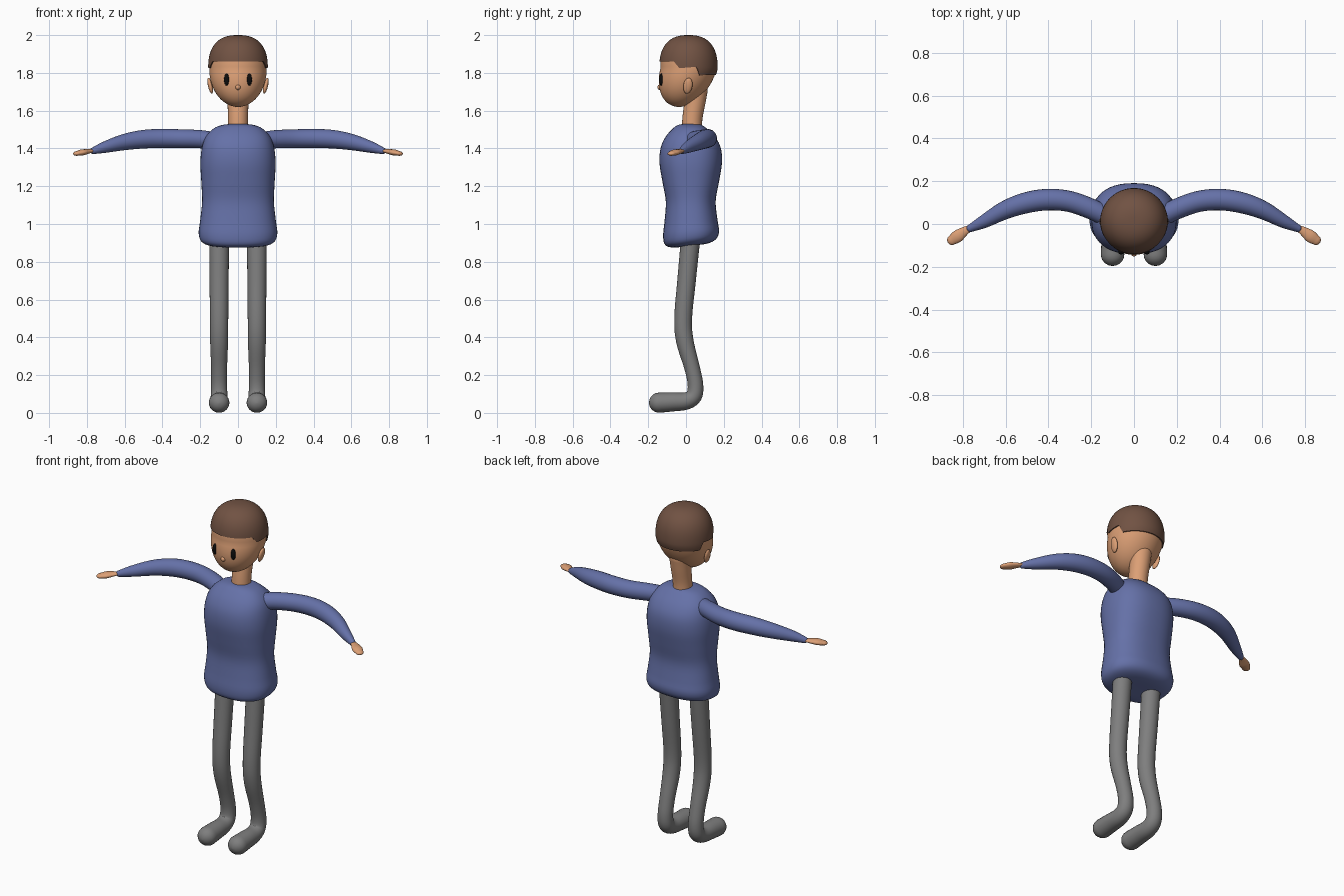
import bpy, bmesh, math
from mathutils import Vector, Matrix

cube = bpy.data.objects.get("Cube")
if cube:
    bpy.data.objects.remove(cube, do_unlink=True)


def material(name, rgb):
    mat = bpy.data.materials.new(name)
    mat.use_nodes = True
    colour = (*rgb, 1)
    mat.diffuse_color = colour
    mat.node_tree.nodes["Principled BSDF"].inputs["Base Color"].default_value = colour
    return mat


SKIN = material("warm skin", (0.72, 0.35, 0.18))
SHIRT = material("blue shirt", (0.13, 0.165, 0.39))
GREY = material("grey trousers", (0.21, 0.21, 0.21))
HAIR = material("brown hair", (0.165, 0.085, 0.056))
BLACK = material("black eye", (0.004, 0.004, 0.004))


def finish(name, bm, mat):
    bmesh.ops.recalc_face_normals(bm, faces=bm.faces)
    mesh = bpy.data.meshes.new(name)
    bm.to_mesh(mesh)
    bm.free()
    mesh.materials.append(mat)
    obj = bpy.data.objects.new(name, mesh)
    bpy.context.collection.objects.link(obj)
    bpy.ops.object.select_all(action="DESELECT")
    bpy.context.view_layer.objects.active = obj
    obj.select_set(True)
    bpy.ops.object.shade_smooth_by_angle(angle=math.radians(50))


def loft(name, rings, mat, side=1):
    """Skin a stack of closed rings and cap both ends."""
    bm = bmesh.new()
    rows = [[bm.verts.new((p[0] * side, p[1], p[2])) for p in ring] for ring in rings]
    count = len(rows[0])
    for low, high in zip(rows, rows[1:]):
        for i in range(count):
            j = (i + 1) % count
            bm.faces.new((low[i], low[j], high[j], high[i]))
    bm.faces.new(rows[0])
    bm.faces.new(rows[-1])
    finish(name, bm, mat)


def spline(rows, steps=5):
    """Catmull-Rom through rows of numbers."""
    rows = [Vector(r) for r in rows]
    pts = [rows[0]] + rows + [rows[-1]]
    out = []
    for a, b, c, d in zip(pts, pts[1:], pts[2:], pts[3:]):
        for s in range(steps):
            t = s / steps
            out.append(0.5 * (2 * b + (c - a) * t + (2 * a - 5 * b + 4 * c - d) * t ** 2
                              + (3 * b - a - 3 * c + d) * t ** 3))
    return out + [rows[-1]]


def tube(name, path, mat, axis, side=1, flat=1.0, count=24):
    """Round-ended tube along rows of (x, y, z, radius); flat squashes it across the axis."""
    rows = spline(path)
    mids = [Vector(r[:3]) for r in rows]
    radii = [r[3] for r in rows]
    dirs = [(mids[min(i + 1, len(mids) - 1)] - mids[max(i - 1, 0)]).normalized()
            for i in range(len(mids))]
    cap = [math.radians(d) for d in (88, 70, 50, 30, 15)]
    start = [(mids[0] - dirs[0] * radii[0] * math.sin(a), dirs[0], radii[0] * math.cos(a)) for a in cap]
    end = [(mids[-1] + dirs[-1] * radii[-1] * math.sin(a), dirs[-1], radii[-1] * math.cos(a))
           for a in reversed(cap)]
    rings = []
    for mid, d, r in start + list(zip(mids, dirs, radii)) + end:
        u = (Vector(axis) - d * d.dot(Vector(axis))).normalized()
        v = d.cross(u)
        rings.append([mid + r * (u * math.cos(a) * flat + v * math.sin(a))
                      for a in (math.tau * i / count for i in range(count))])
    loft(name, rings, mat, side)


def ellipsoid(name, centre, radii, mat, tilt=(0, 0)):
    bm = bmesh.new()
    bmesh.ops.create_uvsphere(bm, u_segments=20, v_segments=14, radius=1)
    matrix = (Matrix.Translation(centre) @ Matrix.Rotation(tilt[0], 4, "Y")
              @ Matrix.Rotation(tilt[1], 4, "X") @ Matrix.Diagonal((*radii, 1)))
    bmesh.ops.transform(bm, matrix=matrix, verts=bm.verts)
    finish(name, bm, mat)


# Torso: rows of height, depth centre, half width, half depth, tilt
def power(x, e=0.84):
    return math.copysign(abs(x) ** e, x)


torso = [(0.885, 0.025, 0.02, 0.015, 0.12), (0.886, 0.025, 0.13, 0.09, 0.12),
         (0.905, 0.025, 0.19, 0.135, 0.12), (0.95, 0.027, 0.208, 0.148, 0.08),
         (1.02, 0.027, 0.2, 0.14, 0), (1.12, 0.025, 0.19, 0.132, 0),
         (1.22, 0.025, 0.194, 0.149, 0), (1.32, 0.025, 0.199, 0.165, 0),
         (1.4, 0.025, 0.192, 0.16, 0), (1.46, 0.023, 0.172, 0.132, 0),
         (1.505, 0.02, 0.13, 0.09, 0), (1.525, 0.02, 0.08, 0.06, 0), (1.53, 0.02, 0.02, 0.02, 0)]
rings = []
for z, cy, rx, ry, tilt in spline(torso, 4):
    ring = []
    for i in range(48):
        a = math.tau * i / 48
        y = ry * power(math.sin(a))
        ring.append((rx * power(math.cos(a)), cy + y, z + tilt * y))
    rings.append(ring)
loft("shirt_torso", rings, SHIRT)

# Neck
tube("neck", [(0, 0.03, 1.48, 0.054), (0, 0.034, 1.56, 0.053),
              (0, 0.048, 1.65, 0.056), (0, 0.055, 1.71, 0.06)], SKIN, (1, 0, 0))

# Head and hair share one egg-shaped surface
MIDDLE = 1.82


def head_point(a, z, radius, top):
    if z > MIDDLE:
        s = max(0, 1 - ((z - MIDDLE) / top) ** 2.5) ** 0.4
    else:
        s = math.sqrt(max(0, 1 - ((MIDDLE - z) / 0.2) ** 2))
    cy = 0.013 - 0.25 * max(0, MIDDLE - z)
    return Vector((radius * s * math.sin(a), cy - radius * 0.98 * s * math.cos(a), z))


angles = [math.tau * i / 96 for i in range(96)]
heights = [MIDDLE - 0.2 * math.cos(math.pi * i / 40) for i in range(1, 20)]
heights += [MIDDLE + 0.175 * math.sin(math.pi * i / 40) for i in range(20)]
loft("head", [[head_point(a, z, 0.152, 0.175) for a in angles] for z in heights], SKIN)


def hairline(a):
    y = 0.013 - 0.155 * math.cos(a)
    line = [(-0.2, 1.86), (-0.065, 1.86), (-0.035, 1.825), (0.055, 1.832),
            (0.08, 1.787), (0.2, 1.79)]
    for (y0, z0), (y1, z1) in zip(line, line[1:]):
        if y <= y1:
            return z0 + (z1 - z0) * (y - y0) / (y1 - y0)


rings = []
for i in range(1, 25):
    t = 1 - math.cos(math.pi / 2 * i / 24)
    rings.append([head_point(a, 2.0 + (hairline(a) - 2.0) * t, 0.158, 0.18) for a in angles])
rings.append([head_point(a, hairline(a), 0.146, 0.17) for a in angles])
loft("hair", rings, HAIR)

# Nose
ellipsoid("nose", (0, -0.138, 1.724), (0.014, 0.014, 0.014), SKIN)

# Paired parts
arm = [(0.12, 0.03, 1.44, 0.046), (0.2, 0.07, 1.449, 0.048), (0.3, 0.105, 1.452, 0.049),
       (0.4, 0.114, 1.453, 0.05), (0.5, 0.1, 1.449, 0.049), (0.6, 0.066, 1.434, 0.043),
       (0.7, 0.012, 1.408, 0.031), (0.765, -0.02, 1.388, 0.018)]
hand = [(0.765, -0.018, 1.388, 0.014), (0.795, -0.036, 1.384, 0.022),
        (0.825, -0.058, 1.379, 0.029), (0.85, -0.075, 1.374, 0.023)]
leg = [(0.1, 0.025, 0.93, 0.051), (0.1, 0.003, 0.7, 0.049), (0.1, -0.015, 0.5, 0.047),
       (0.1, -0.006, 0.38, 0.046), (0.1, 0.032, 0.24, 0.041), (0.1, 0.05, 0.15, 0.041),
       (0.1, 0.042, 0.09, 0.043), (0.1, 0, 0.063, 0.046), (0.1, -0.07, 0.058, 0.05),
       (0.1, -0.143, 0.054, 0.053)]
for side, label in ((1, "left"), (-1, "right")):
    tube(label + "_sleeve", arm, SHIRT, (0, 0, 1), side)
    tube(label + "_hand", hand, SKIN, (0, 0, 1), side, 0.55)
    tube(label + "_leg_and_foot", leg, GREY, (1, 0, 0), side, 1.03)
    ellipsoid(label + "_ear", (side * 0.147, 0.01, 1.732), (0.012, 0.024, 0.043), SKIN,
              (side * 0.22, -0.15))
    ellipsoid(label + "_eye", (side * 0.06, -0.13, 1.764), (0.014, 0.012, 0.032), BLACK)
